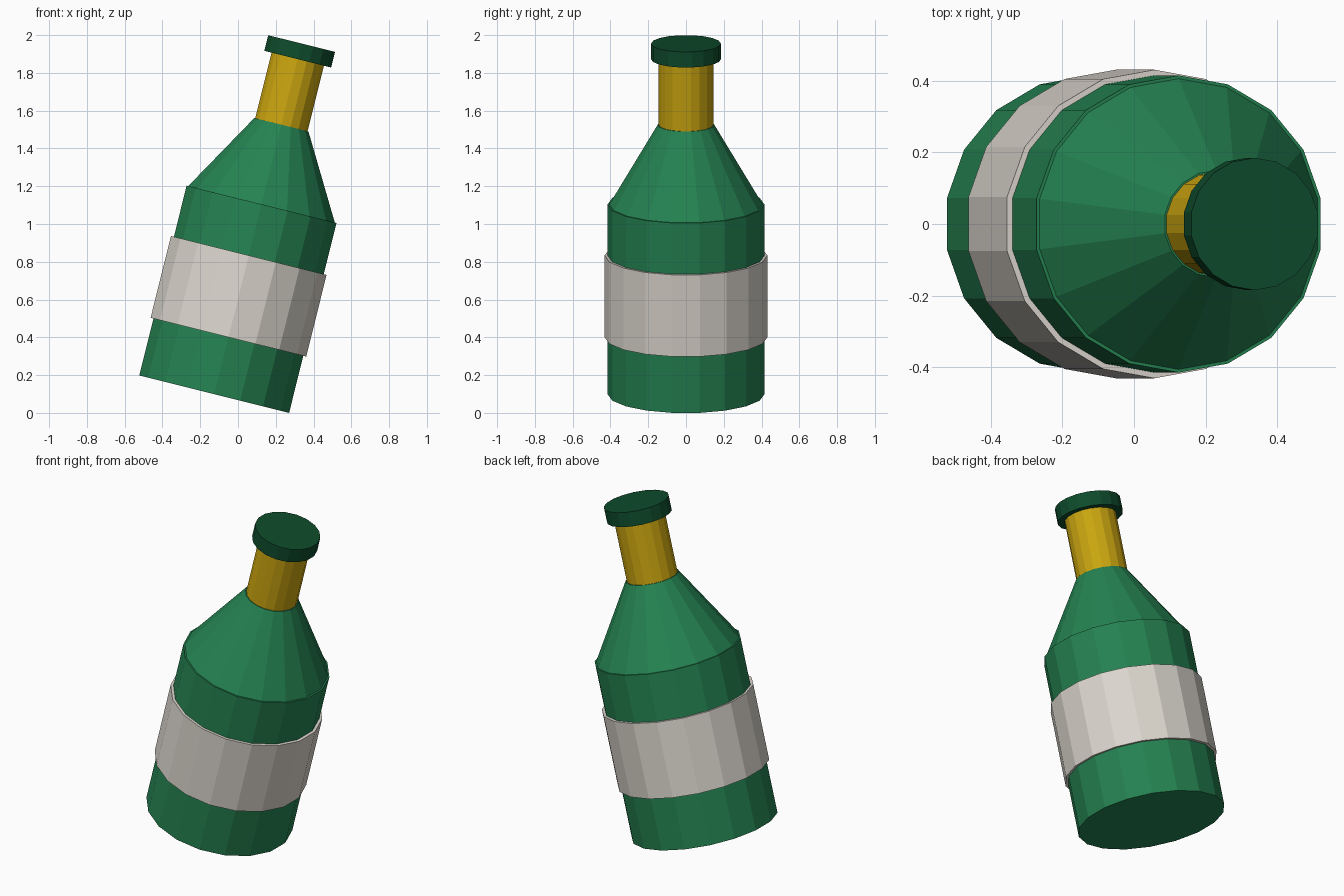
import bpy
import math
from mathutils import Matrix, Vector

if "Cube" in bpy.data.objects:
    bpy.data.objects.remove(bpy.data.objects["Cube"])

SIDES = 18
TILT = math.radians(14)
BASE = Vector((-0.126, 0, 0.099))   # centre of the tilted bottom disc


def material(name, rgb):
    m = bpy.data.materials.new(name)
    m.diffuse_color = (*rgb, 1)
    m.use_nodes = True
    m.node_tree.nodes["Principled BSDF"].inputs["Base Color"].default_value = m.diffuse_color
    return m


green = material("bottle green", (0.018, 0.225, 0.083))
dark = material("dark green", (0.0044, 0.072, 0.025))
gold = material("gold", (0.60, 0.38, 0.005))
paper = material("pale grey", (0.72, 0.68, 0.62))


def section(name, z0, z1, r0, r1, mat):
    """Flat-sided section between two heights along the leaning axis."""
    bpy.ops.mesh.primitive_cone_add(vertices=SIDES, radius1=r0, radius2=r1, depth=z1 - z0)
    ob = bpy.context.object
    ob.name = name
    ob.data.materials.append(mat)
    ob.data.transform(Matrix.Translation((0, 0, (z0 + z1) / 2)))
    ob.matrix_world = Matrix.Translation(BASE) @ Matrix.Rotation(TILT, 4, 'Y')


section("body", 0, 1.036, 0.415, 0.415, green)
section("label", 0.311, 0.757, 0.431, 0.431, paper)
section("shoulder", 1.036, 1.470, 0.406, 0.150, green)
section("neck", 1.470, 1.828, 0.145, 0.145, gold)
section("cap", 1.828, 1.913, 0.185, 0.185, dark)
